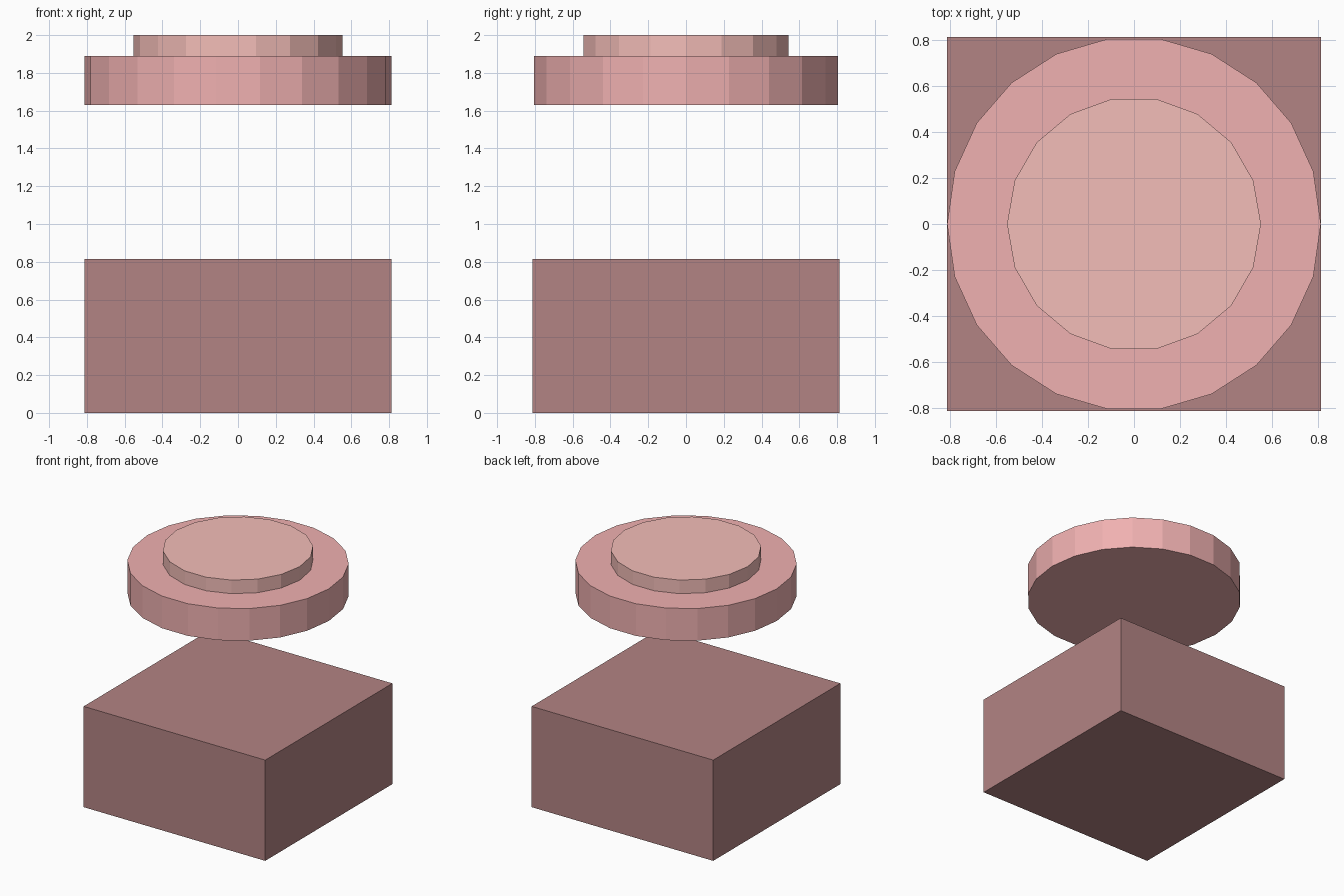
import bpy
import math

if "Cube" in bpy.data.objects:
    bpy.data.objects.remove(bpy.data.objects["Cube"])


def finish(obj, name, color):
    obj.name = name
    mat = bpy.data.materials.new(name + "_colour")
    mat.diffuse_color = (*color, 1.0)
    mat.use_nodes = True
    mat.node_tree.nodes["Principled BSDF"].inputs["Base Color"].default_value = mat.diffuse_color
    obj.data.materials.append(mat)


def disc(name, sides, radius, z0, z1, color):
    # quarter turn puts a corner on the x axis
    bpy.ops.mesh.primitive_cylinder_add(
        vertices=sides, radius=radius, depth=z1 - z0,
        location=(0, 0, (z0 + z1) / 2), rotation=(0, 0, math.pi / 2))
    finish(bpy.context.object, name, color)


# Square base block
bpy.ops.mesh.primitive_cube_add(size=1, location=(0, 0, 0.4075))
base = bpy.context.object
base.scale = (1.625, 1.625, 0.815)
bpy.ops.object.transform_apply(location=False, rotation=False, scale=True)
finish(base, "base_block", (0.45, 0.23, 0.23))

# Floating stepped disc
disc("lower_disc", 22, 0.8125, 1.63, 1.89, (0.87, 0.44, 0.44))
disc("upper_disc", 18, 0.552, 1.89, 2.0, (0.90, 0.51, 0.48))
